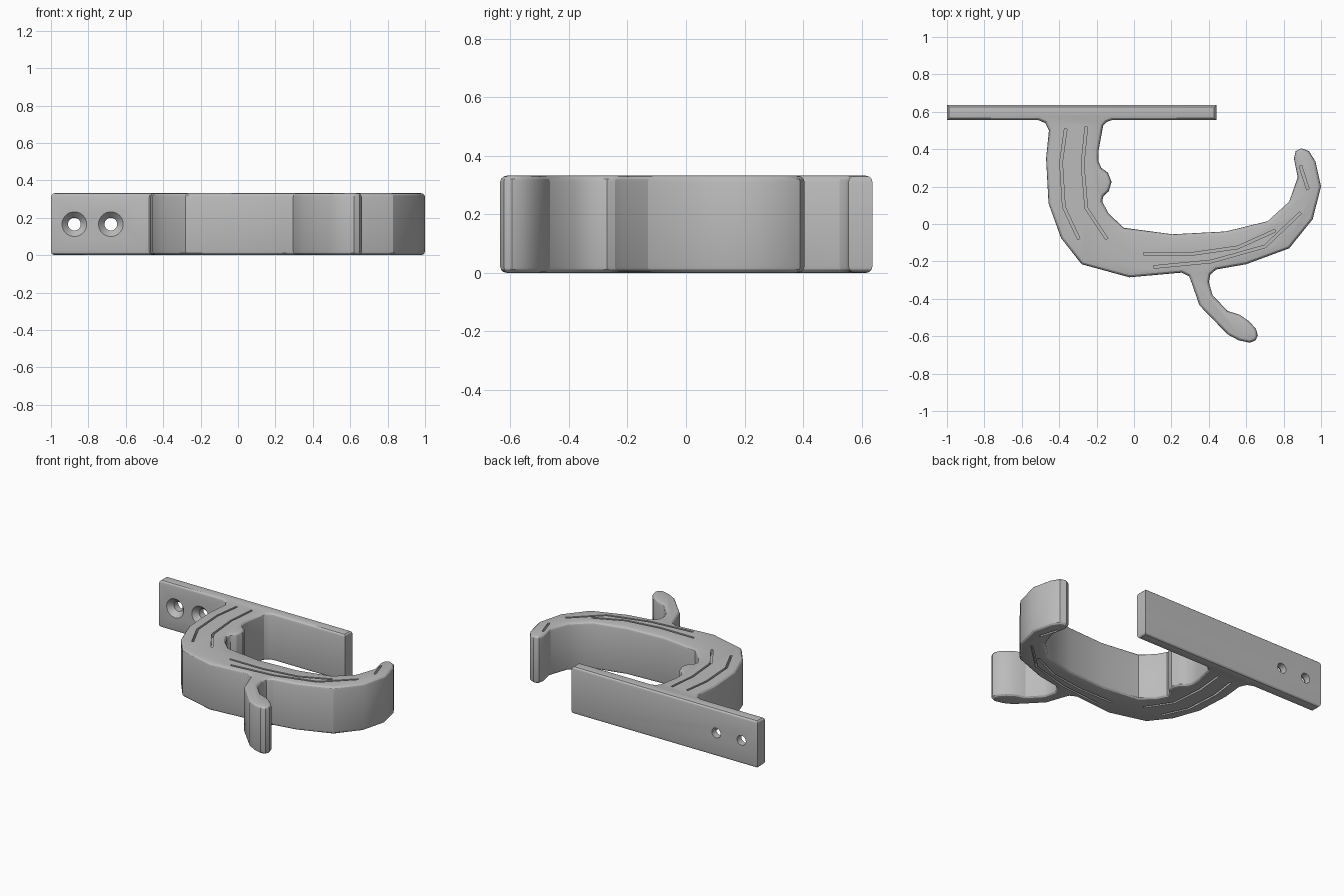
import bpy, bmesh, math
from mathutils import Vector

HEIGHT = 0.332
RIM = 0.022
GROOVE_DEPTH = 0.03
GROOVE_HALF = 0.007

if "Cube" in bpy.data.objects:
    bpy.data.objects.remove(bpy.data.objects["Cube"])

grey = bpy.data.materials.new("plain grey")
grey.use_nodes = True
colour = (0.5, 0.5, 0.5, 1)
grey.diffuse_color = colour
grey.node_tree.nodes["Principled BSDF"].inputs["Base Color"].default_value = colour


def loft(bm, rings):
    """Closed solid through rings of equal point count."""
    rings = [[bm.verts.new(p) for p in ring] for ring in rings]
    count = len(rings[0])
    for a, b in zip(rings, rings[1:]):
        for i in range(count):
            j = (i + 1) % count
            bm.faces.new((a[i], a[j], b[j], b[i]))
    bm.faces.new(rings[0][::-1])
    bm.faces.new(rings[-1])


def mitre(before, after, distance):
    """Sideways step to the left at a corner between two directions."""
    t = (before + after).normalized()
    return Vector((-t.y, t.x)) * distance / t.dot(before)


def inset(points, distance):
    """Closed outline moved inwards."""
    pts = [Vector(p) for p in points]
    result = []
    for i, p in enumerate(pts):
        before = (p - pts[i - 1]).normalized()
        after = (pts[(i + 1) % len(pts)] - p).normalized()
        result.append(p + mitre(before, after, distance))
    return result


def ribbon(path, half):
    """Outline of a thin strip along an open path."""
    pts = [Vector(p) for p in path]
    steps = [(b - a).normalized() for a, b in zip(pts, pts[1:])]
    sides = [mitre(a, b, half) for a, b in zip(steps[:1] + steps, steps + steps[-1:])]
    left = [p + s for p, s in zip(pts, sides)]
    right = [p - s for p, s in zip(pts, sides)]
    return right + left[::-1]


def at_height(points, z):
    return [(p[0], p[1], z) for p in points]


def finish(bm, name):
    bmesh.ops.recalc_face_normals(bm, faces=bm.faces)
    mesh = bpy.data.meshes.new(name)
    bm.to_mesh(mesh)
    bm.free()
    mesh.materials.append(grey)
    obj = bpy.data.objects.new(name, mesh)
    bpy.context.scene.collection.objects.link(obj)
    return obj


def cut(target, cutter):
    cutter.hide_render = True
    mod = target.modifiers.new("cut", "BOOLEAN")
    mod.operation, mod.solver, mod.object = "DIFFERENCE", "EXACT", cutter
    mod.use_self = True
    bpy.context.view_layer.update()
    bpy.context.view_layer.objects.active = target
    bpy.ops.object.modifier_apply(modifier=mod.name)
    bpy.data.objects.remove(cutter)


# Plan outline, in order around the hook
plate = [(-0.12, 0.555), (0.44, 0.555), (0.44, 0.637), (-1, 0.637), (-1, 0.555), (-0.51, 0.555)]
outer_arm = [(-0.475, 0.54), (-0.455, 0.5), (-0.47, 0.35), (-0.457, 0.11), (-0.39, -0.075),
             (-0.28, -0.215), (-0.025, -0.285), (0.255, -0.26), (0.295, -0.28)]
finger = [(0.31, -0.32), (0.35, -0.435), (0.5, -0.59), (0.56, -0.622), (0.62, -0.635),
          (0.65, -0.622), (0.662, -0.595), (0.652, -0.56), (0.615, -0.52), (0.565, -0.485),
          (0.5, -0.465), (0.42, -0.38), (0.4, -0.31), (0.408, -0.27), (0.44, -0.243)]
hook_tip = [(0.6, -0.215), (0.83, -0.13), (0.955, 0.025), (1, 0.2), (0.97, 0.335), (0.935, 0.39),
            (0.895, 0.405), (0.865, 0.39), (0.855, 0.35), (0.875, 0.25), (0.83, 0.12)]
inner_arm = [(0.715, 0.015), (0.49, -0.04), (0.205, -0.055), (-0.055, -0.02), (-0.135, 0.055),
             (-0.17, 0.12), (-0.163, 0.15), (-0.135, 0.175), (-0.12, 0.225), (-0.14, 0.275),
             (-0.175, 0.3), (-0.19, 0.335), (-0.19, 0.39), (-0.165, 0.525), (-0.147, 0.545)]
outline = plate + outer_arm + finger + hook_tip + inner_arm

# Body with rounded rims at top and bottom
lower, upper = [], []
for step in range(4):
    angle = math.radians(30 * step)
    ring = inset(outline, RIM * (1 - math.sin(angle)))
    rise = RIM * (1 - math.cos(angle))
    lower.append(at_height(ring, rise))
    upper.insert(0, at_height(ring, HEIGHT - rise))
bm = bmesh.new()
loft(bm, lower + upper)
hook = finish(bm, "wall_hook")

# Shallow grooves on the top and the underside
grooves = [
    [(-0.365, 0.51), (-0.39, 0.33), (-0.375, 0.09), (-0.295, -0.08)],
    [(-0.255, 0.52), (-0.275, 0.32), (-0.255, 0.085), (-0.145, -0.08)],
    [(0.05, -0.16), (0.31, -0.16), (0.555, -0.125), (0.755, -0.035)],
    [(0.105, -0.23), (0.415, -0.2), (0.7, -0.12), (0.89, 0.06)],
    [(0.89, 0.31), (0.93, 0.185)],
]
bm = bmesh.new()
for path in grooves:
    strip = ribbon(path, GROOVE_HALF)
    loft(bm, [at_height(strip, HEIGHT - GROOVE_DEPTH), at_height(strip, HEIGHT + 0.1)])
    loft(bm, [at_height(strip, -0.1), at_height(strip, GROOVE_DEPTH)])
cut(hook, finish(bm, "groove_cutter"))

# Countersunk screw holes through the plate
bm = bmesh.new()
angles = [math.tau * i / 32 for i in range(32)]
for x in (-0.875, -0.68):
    loft(bm, [[(x + r * math.cos(a), y, HEIGHT / 2 + r * math.sin(a)) for a in angles]
              for y, r in ((0.5, 0.066), (0.555, 0.066), (0.59, 0.034), (0.7, 0.034))])
cut(hook, finish(bm, "screw_hole_cutter"))

# Smooth the fillets, keep facets and rims crisp
bpy.ops.object.select_all(action="DESELECT")
hook.select_set(True)
bpy.context.view_layer.objects.active = hook
bpy.ops.object.shade_smooth_by_angle(angle=math.radians(28))
